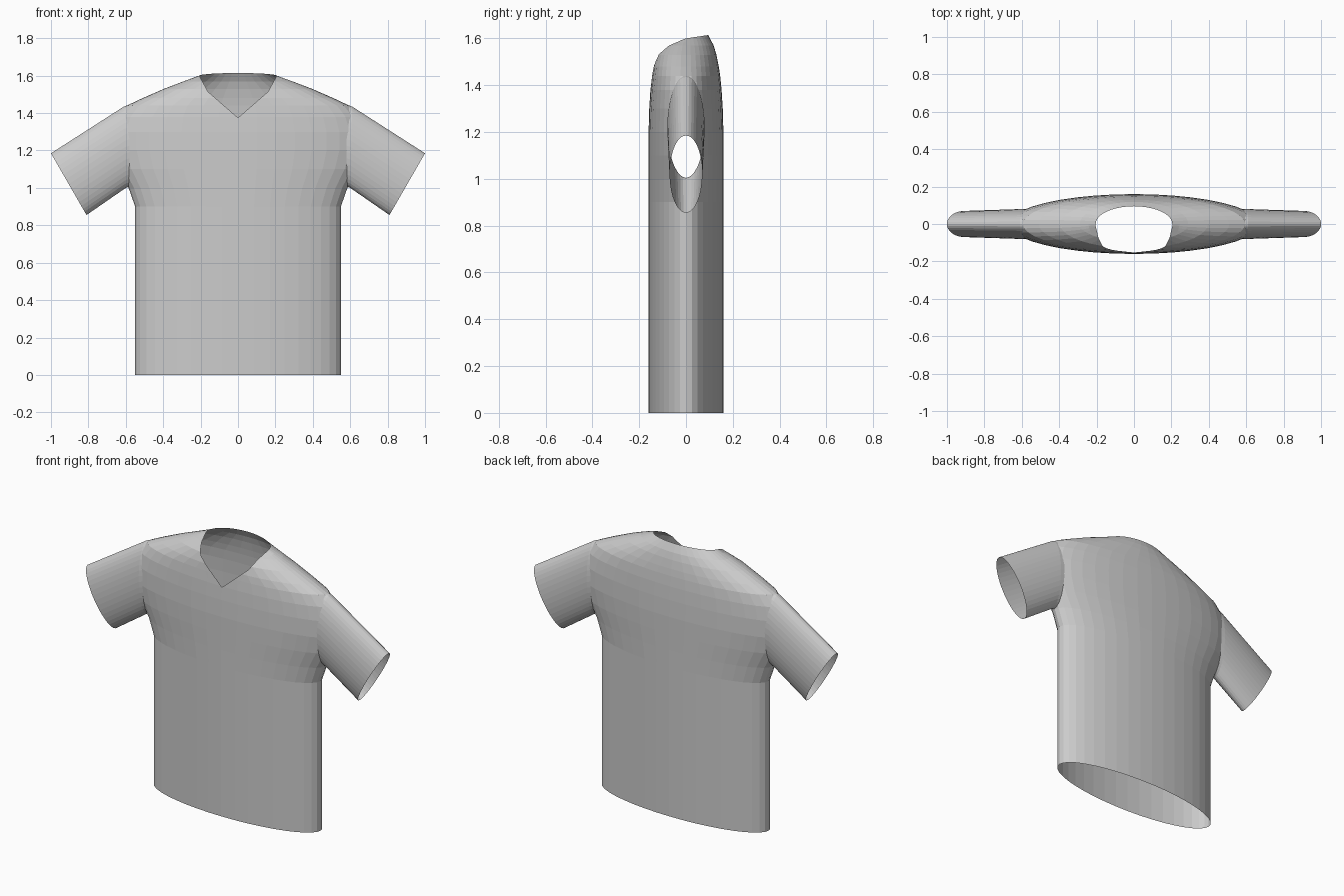
import bpy, bmesh
from math import sin, cos, pi
from mathutils import Vector

cube = bpy.data.objects.get("Cube")
if cube:
    bpy.data.objects.remove(cube, do_unlink=True)

SEG = 40
NECK_TILT = 0.15
NECK_Z = 1.6

fabric = bpy.data.materials.new("grey_fabric")
fabric.use_nodes = True
GREY = (0.6, 0.6, 0.6, 1)
fabric.diffuse_color = GREY
fabric.node_tree.nodes["Principled BSDF"].inputs["Base Color"].default_value = GREY


def loft(name, rings):
    """Closed solid through rings of points."""
    bm = bmesh.new()
    loops = [[bm.verts.new(p) for p in ring] for ring in rings]
    for a, b in zip(loops, loops[1:]):
        n = len(a)
        for i in range(n):
            j = (i + 1) % n
            bm.faces.new((a[i], a[j], b[j], b[i]))
    bm.faces.new(loops[0])
    bm.faces.new(loops[-1])
    bmesh.ops.recalc_face_normals(bm, faces=bm.faces)
    mesh = bpy.data.meshes.new(name)
    bm.to_mesh(mesh)
    bm.free()
    mesh.materials.append(fabric)
    obj = bpy.data.objects.new(name, mesh)
    bpy.context.scene.collection.objects.link(obj)
    return obj


# Torso sections: height, half width, front depth, back depth
sections = [
    (0, .55, .16, .16), (.9, .55, .16, .16), (1.0, .585, .16, .16),
    (1.1, .64, .16, .16), (1.2, .67, .16, .16), (1.3, .67, .157, .157),
    (1.38, .645, .152, .152), (1.44, .595, .146, .146),
    (1.48, .51, .142, .14), (1.53, .395, .13, .13),
    (1.57, .29, .095, .118), (NECK_Z, .205, .04, .095),
]


def torso_ring(z, width, front, back):
    ring = []
    for i in range(SEG):
        a = 2 * pi * i / SEG
        y = sin(a) * (back if sin(a) > 0 else front)
        tilt = NECK_TILT * y if z == NECK_Z else 0
        ring.append((width * cos(a), y, z + tilt))
    return ring


shirt = loft("shirt", [torso_ring(*s) for s in sections])

# Sleeve sections: top point, bottom point (x, z), half depth
sleeve_sections = [
    ((.45, 1.49), (.45, 1.05), .075),
    ((.61, 1.435), (.60, 1.0), .08),
    ((1.0, 1.185), (.81, .855), .07),
]


def sleeve_ring(top, bottom, depth, side):
    top, bottom = Vector(top), Vector(bottom)
    mid, half = (top + bottom) / 2, (top - bottom) / 2
    ring = []
    for i in range(SEG):
        a = 2 * pi * i / SEG
        p = mid + half * cos(a)
        ring.append((side * p.x, depth * sin(a), p.y))
    return ring


# Merge both sleeves into the torso
sleeves = []
for side, label in ((1, "left_sleeve"), (-1, "right_sleeve")):
    sleeve = loft(label, [sleeve_ring(*s, side) for s in sleeve_sections])
    mod = shirt.modifiers.new(label, 'BOOLEAN')
    mod.operation = 'UNION'
    mod.solver = 'EXACT'
    mod.object = sleeve
    sleeves.append(sleeve)

bpy.context.view_layer.update()
graph = bpy.context.evaluated_depsgraph_get()
merged = bpy.data.meshes.new_from_object(shirt.evaluated_get(graph))
shirt.modifiers.clear()
shirt.data = merged
for sleeve in sleeves:
    bpy.data.objects.remove(sleeve, do_unlink=True)

bm = bmesh.new()
bm.from_mesh(merged)

# Open the hem, cuffs and neck by removing their caps
cuff_top, cuff_bottom = Vector(sleeve_sections[-1][0]), Vector(sleeve_sections[-1][1])
edge = (cuff_top - cuff_bottom).normalized()
cuff_normal = Vector((edge.y, -edge.x))


def is_cap(face):
    points = [v.co for v in face.verts]
    hem = all(p.z < 1e-3 for p in points)
    neck = all(abs(p.z - NECK_Z - NECK_TILT * p.y) < 1e-3 for p in points)
    cuff = all(abs((Vector((abs(p.x), p.z)) - cuff_top).dot(cuff_normal)) < 1e-3
               for p in points)
    return hem or neck or cuff


bmesh.ops.delete(bm, geom=[f for f in bm.faces if is_cap(f)], context='FACES')

# Cut the V neck in the front: two slopes on each side
slopes = [((0, 1.375), (.16, 1.514)), ((.16, 1.514), (.207, 1.6))]


def near_neck(face):
    c = face.calc_center_median()
    return c.y < 0 and c.z > 1.25 and abs(c.x) < .4


for (x0, z0), (x1, z1) in slopes:
    for side in (1, -1):
        faces = [f for f in bm.faces if near_neck(f)]
        geom = set(faces)
        for f in faces:
            geom.update(f.edges)
            geom.update(f.verts)
        bmesh.ops.bisect_plane(bm, geom=list(geom), dist=1e-5,
                               plane_co=(side * x0, 0, z0),
                               plane_no=(-side * (z1 - z0), 0, x1 - x0))


def in_v(face):
    c = face.calc_center_median()
    return c.y < 0 and all(
        c.z > z0 + (abs(c.x) - x0) * (z1 - z0) / (x1 - x0)
        for (x0, z0), (x1, z1) in slopes)


bmesh.ops.delete(bm, geom=[f for f in bm.faces if in_v(f)], context='FACES')
for f in bm.faces:
    f.smooth = False
    f.material_index = 0
bm.to_mesh(merged)
bm.free()
